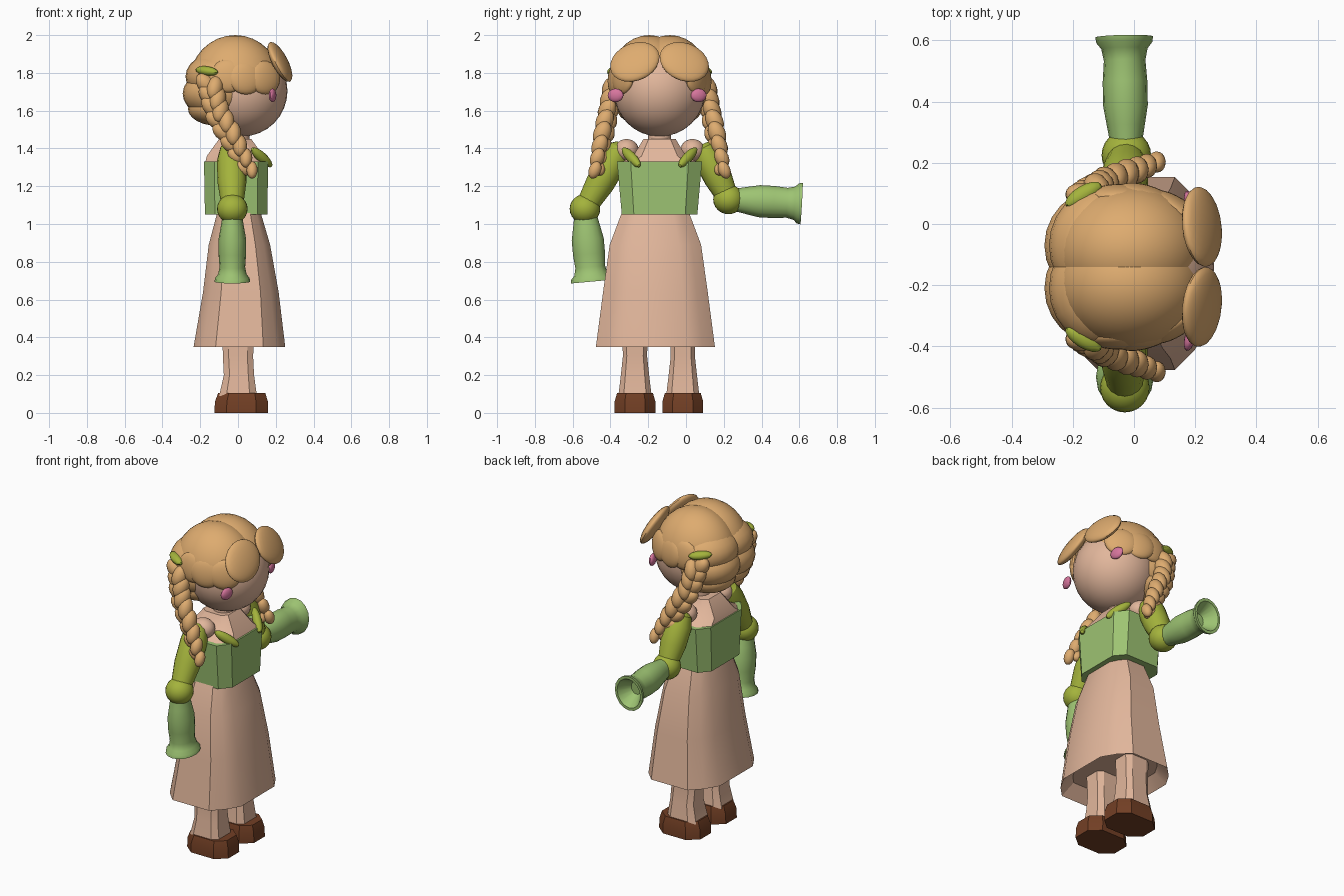
import bpy, bmesh, math
from mathutils import Vector, Matrix, Euler

cube = bpy.data.objects.get("Cube")
if cube:
    bpy.data.objects.remove(cube, do_unlink=True)


def material(name, r, g, b):
    m = bpy.data.materials.new(name)
    m.use_nodes = True
    m.diffuse_color = (r, g, b, 1)
    m.node_tree.nodes["Principled BSDF"].inputs["Base Color"].default_value = (r, g, b, 1)
    return m


HAIR = material("honey_hair", 0.73, 0.41, 0.16)
SKIN = material("peach_skin", 0.76, 0.47, 0.33)
LEAF = material("leaf_green", 0.34, 0.55, 0.17)
OLIVE = material("olive_green", 0.37, 0.45, 0.045)
PINK = material("blush_pink", 0.68, 0.18, 0.34)
BROWN = material("shoe_brown", 0.17, 0.05, 0.018)
MID = -0.14          # y of the body's symmetry plane
SIDES = (("right", -1), ("left", 1))
parts = []


def finish(name, bm, mat):
    bmesh.ops.recalc_face_normals(bm, faces=bm.faces)
    me = bpy.data.meshes.new(name)
    bm.to_mesh(me)
    bm.free()
    me.materials.append(mat)
    ob = bpy.data.objects.new(name, me)
    bpy.context.collection.objects.link(ob)
    parts.append(ob)


def ellipsoid(name, loc, radii, mat, rot=None, cut=None, segs=24):
    """Ellipsoid, optionally turned, and cut off below height `cut`."""
    bm = bmesh.new()
    bmesh.ops.create_uvsphere(bm, u_segments=segs, v_segments=segs // 2, radius=1)
    rot = rot.to_matrix().to_4x4() if rot else Matrix()
    bm.transform(Matrix.Translation(loc) @ rot @ Matrix.Diagonal((*radii, 1)))
    if cut:
        bmesh.ops.bisect_plane(bm, geom=bm.verts[:] + bm.edges[:] + bm.faces[:],
                               plane_co=(0, 0, cut), plane_no=(0, 0, 1), clear_inner=True)
    finish(name, bm, mat)


def skin_rings(name, rings, mat):
    bm = bmesh.new()
    loops = [[bm.verts.new(p) for p in ring] for ring in rings]
    n = len(loops[0])
    for a, b in zip(loops, loops[1:]):
        for i in range(n):
            bm.faces.new((a[i], a[(i + 1) % n], b[(i + 1) % n], b[i]))
    bm.faces.new(loops[0])
    bm.faces.new(loops[-1])
    finish(name, bm, mat)


def block(name, rows, mat, cy, corner=((1, 0.68), (0.62, 1))):
    """Box loft with shaped corners; each row is z, min x, max x, half depth in y."""
    c = list(corner)
    shape = (c + [(-u, v) for u, v in reversed(c)] + [(-u, -v) for u, v in c]
             + [(u, -v) for u, v in reversed(c)])
    skin_rings(name, [[((x0 + x1) / 2 + u * (x1 - x0) / 2, cy + v * h, z)
                       for u, v in shape] for z, x0, x1, h in rows], mat)


def tube(name, a, b, profile, mat, sides=16, wide=1.0):
    """Turned profile of (fraction, radius) between two points."""
    a, b = Vector(a), Vector(b)
    q = (b - a).to_track_quat('Z', 'X')
    rings = []
    for t, r in profile:
        ring = []
        for i in range(sides):
            ang = 2 * math.pi * i / sides
            off = q @ Vector((math.cos(ang) * r, math.sin(ang) * r, 0))
            off.x *= wide
            ring.append(a.lerp(b, t) + off)
        rings.append(ring)
    skin_rings(name, rings, mat)


# Skirt, bodice and chest
block("skirt", [(0.42, -0.18, 0.19, 0.25), (0.35, -0.235, 0.25, 0.315), (0.64, -0.185, 0.215, 0.277),
                (0.89, -0.155, 0.17, 0.242), (1.06, -0.11, 0.12, 0.178)], SKIN, -0.162,
      ((1, 0.52), (0.79, 0.79), (0.52, 1)))
block("bodice", [(1.05, -0.175, 0.155, 0.2), (1.33, -0.18, 0.16, 0.225)], LEAF, MID,
      ((1, 0.68), (0.68, 1)))
block("chest", [(1.32, -0.175, 0.155, 0.215), (1.36, -0.165, 0.135, 0.14),
                (1.45, -0.1, 0.07, 0.085)], SKIN, MID)
tube("neck", (0, MID, 1.42), (0, MID, 1.52), [(0, 0.06), (1, 0.06)], SKIN)

# Legs and shoes
for side, cy in (("right", -0.27), ("left", -0.017)):
    block(side + "_leg", [(0.09, -0.1, 0.1, 0.088), (0.2, -0.075, 0.085, 0.075),
                          (0.3, -0.08, 0.08, 0.064), (0.5, -0.085, 0.09, 0.07)], SKIN, cy)
    block(side + "_shoe", [(0, -0.125, 0.16, 0.108), (0.06, -0.122, 0.158, 0.108),
                           (0.105, -0.105, 0.145, 0.095)], BROWN, cy, ((1, 0.5), (0.55, 1)))

# Shoulders, collar straps, sleeves and flared cuffs
SLEEVE = [(0, 0.035), (0.06, 0.06), (0.25, 0.078), (0.6, 0.076), (1, 0.055)]
CUFF = [(0, 0.055), (0.12, 0.062), (0.25, 0.072), (0.42, 0.085), (0.62, 0.085), (0.8, 0.079),
        (0.9, 0.088), (0.95, 0.106), (1, 0.11), (1, 0.092), (0.8, 0.04)]
ARMS = {"right": ((-0.035, -0.335, 1.42), (-0.03, -0.535, 1.08), (-0.03, -0.5, 0.695)),
        "left": ((-0.035, 0.085, 1.42), (-0.025, 0.225, 1.13), (-0.032, 0.612, 1.108))}
for side, s in SIDES:
    shoulder, elbow, hand = ARMS[side]
    tube(side + "_sleeve", shoulder, elbow, SLEEVE, OLIVE)
    ellipsoid(side + "_elbow", elbow, (0.081, 0.081, 0.078), OLIVE)
    tube(side + "_cuff", elbow, hand, CUFF, LEAF, wide=0.86)
    ellipsoid(side + "_shoulder", (-0.02, MID + s * 0.175, 1.39), (0.07, 0.065, 0.06), SKIN)
    ellipsoid(side + "_strap", (0.125, MID + s * 0.15, 1.353), (0.026, 0.028, 0.085), OLIVE,
              Vector((0.1, -0.085 * s, -0.09)).to_track_quat('Z', 'Y'), segs=16)

# Head and cheeks
ellipsoid("head", (0.02, MID, 1.705), (0.242, 0.242, 0.242), SKIN, segs=32)
for side, s in SIDES:
    ellipsoid(side + "_cheek", (0.183, MID - 0.013 + s * 0.22, 1.681), (0.018, 0.043, 0.036),
              PINK, Euler((0, 0, s * 0.25)), segs=16)

# Hair: crown halves, back rolls, side locks, fringe and clips
for side, s in SIDES:
    ellipsoid(side + "_crown", (-0.015, MID + s * 0.055, 1.745), (0.245, 0.215, 0.255), HAIR,
              cut=1.765, segs=32)
    for i, (x, off, z, radii) in enumerate([
            (-0.1, 0.07, 1.78, (0.178, 0.19, 0.13)),
            (-0.11, 0.07, 1.69, (0.183, 0.185, 0.13)),
            (-0.11, 0.07, 1.61, (0.155, 0.155, 0.09))]):
        ellipsoid(f"{side}_back_roll_{i + 1}", (x, MID + s * off, z), radii, HAIR)
    for i, (x, off, z) in enumerate([(-0.05, 0.235, 1.785), (0.04, 0.232, 1.775), (0.14, 0.192, 1.775)]):
        ellipsoid(f"{side}_side_lock_{i + 1}", (x, MID + s * off, z), (0.095, 0.034, 0.09), HAIR,
                  Euler((s * 0.12, 0, -s * 0.28 * i)))
    ellipsoid(side + "_fringe", (0.222, MID + s * 0.131, 1.858), (0.036, 0.136, 0.113), HAIR,
              Euler((-s * 0.5, -0.5, s * 0.2)))
    ellipsoid(side + "_clip", (-0.165, MID + s * 0.235, 1.81), (0.068, 0.03, 0.025), OLIVE,
              Euler((0, 0.12, s * 0.55)), segs=16)

# Braids: overlapping pairs of strands following a bent path
PATH = [Vector(p) for p in ((-0.145, 0.245, 1.73), (-0.11, 0.27, 1.59), (-0.025, 0.3, 1.44), (0.05, 0.33, 1.29))]
COUNT = 8
for side, s in SIDES:
    for i in range(COUNT):
        t = i / (COUNT - 1) * (len(PATH) - 1)
        k = min(int(t), len(PATH) - 2)
        p = PATH[k].lerp(PATH[k + 1], t - k)
        d = PATH[k + 1] - PATH[k]
        d.y *= s
        d.normalize()
        c = Vector((p.x, MID + s * p.y, p.z))
        across = d.cross(Vector((0, 1, 0))).normalized()
        size = 1 - 0.3 * max(0, i - 4) / 3
        for j in (-1, 1):
            lean = (d - across * j * 0.5 + Vector((0, s * j * 0.3, 0))).normalized()
            ellipsoid(f"{side}_braid_{i + 1}_{'a' if j < 0 else 'b'}",
                      c + across * j * 0.02 + Vector((0, s * j * 0.01, 0)) + d * j * 0.015,
                      (0.042 * size, 0.046 * size, 0.068 * size), HAIR,
                      lean.to_track_quat('Z', 'Y'), segs=16)

# Smooth rounded parts while keeping folds crisp
bpy.ops.object.select_all(action='DESELECT')
for ob in parts:
    ob.select_set(True)
bpy.context.view_layer.objects.active = parts[0]
bpy.ops.object.shade_smooth_by_angle(angle=math.radians(32))
